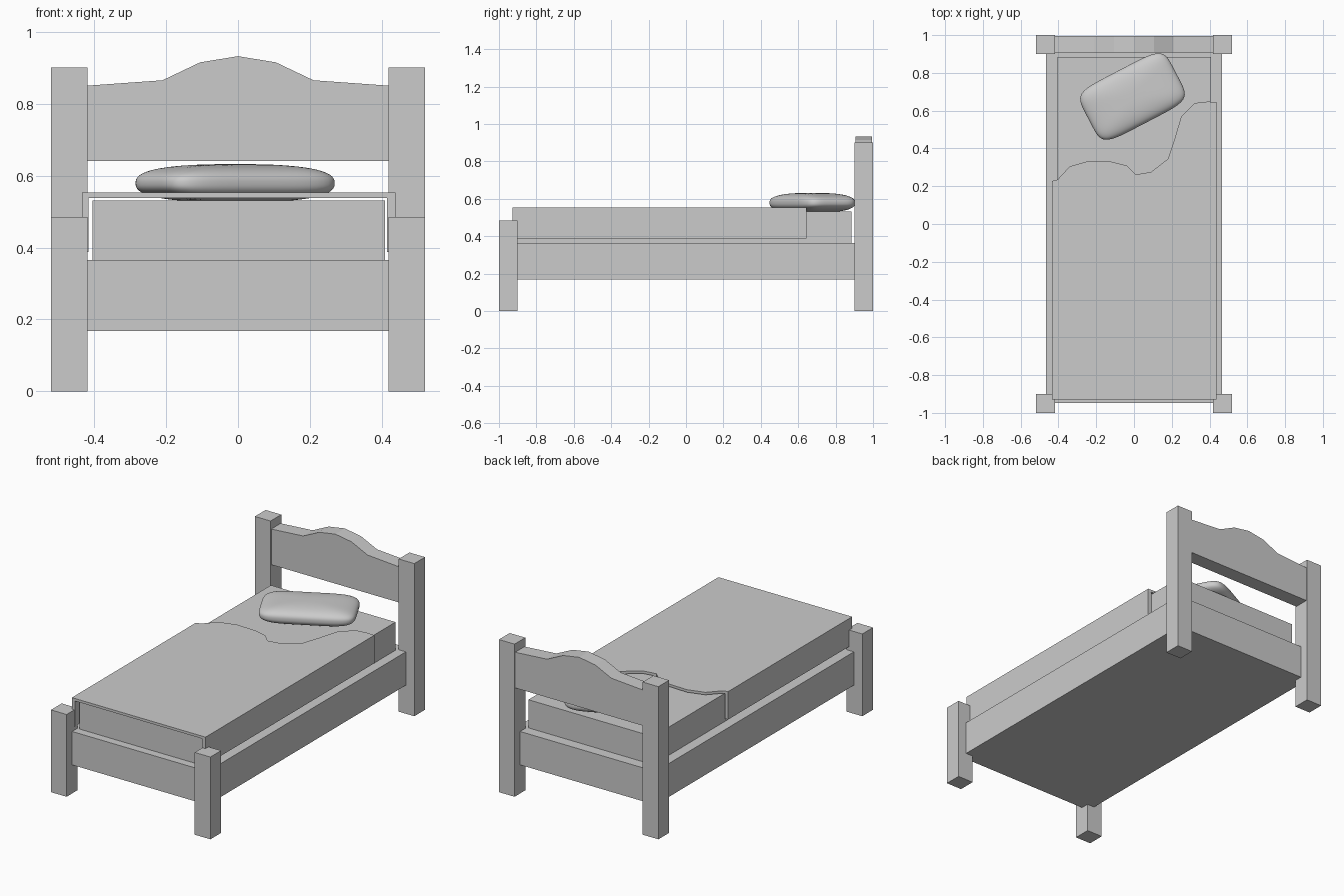
import bpy, bmesh
from mathutils import Matrix, Vector
from math import radians

if "Cube" in bpy.data.objects:
    bpy.data.objects.remove(bpy.data.objects["Cube"])


def finish(name, bm):
    bmesh.ops.recalc_face_normals(bm, faces=bm.faces)
    me = bpy.data.meshes.new(name)
    bm.to_mesh(me)
    bm.free()
    ob = bpy.data.objects.new(name, me)
    bpy.context.collection.objects.link(ob)
    return ob


def add_box(bm, lo, hi):
    lo, hi = Vector(lo), Vector(hi)
    m = Matrix.Translation((lo + hi) / 2) @ Matrix.Diagonal((*(hi - lo), 1))
    bmesh.ops.create_cube(bm, size=1, matrix=m)


def box(name, lo, hi):
    bm = bmesh.new()
    add_box(bm, lo, hi)
    return finish(name, bm)


def add_prism(bm, points, offset):
    face = bm.faces.new([bm.verts.new(p) for p in points])
    ext = bmesh.ops.extrude_face_region(bm, geom=[face], use_keep_orig=True)
    moved = [v for v in ext["geom"] if isinstance(v, bmesh.types.BMVert)]
    bmesh.ops.translate(bm, verts=moved, vec=offset)


# Corner posts
for side, s in (("left", -1), ("right", 1)):
    x0, x1 = sorted((s * 0.418, s * 0.52))
    box(f"head_post_{side}", (x0, 0.9, 0), (x1, 1.0, 0.9))
    box(f"foot_post_{side}", (x0, -1.0, 0), (x1, -0.9, 0.485))

# Headboard with a stepped arch along the top
half = [(0.42, 0.85), (0.21, 0.865), (0.105, 0.915)]
arch = half + [(0, 0.932)] + [(-x, z) for x, z in reversed(half)]
bm = bmesh.new()
add_prism(bm, [(x, 0.907, z) for x, z in [(-0.42, 0.64), (0.42, 0.64)] + arch], (0, 0.088, 0))
finish("headboard", bm)

# Frame and mattress
box("bed_frame", (-0.465, -0.948, 0.168), (0.465, 0.948, 0.365))
box("mattress", (-0.405, -0.9, 0.36), (0.408, 0.885, 0.531))

# Blanket: wavy top sheet with a hanging panel on each long side
edge = [(0.438, 0.645), (0.39, 0.648), (0.32, 0.64), (0.25, 0.57), (0.215, 0.45),
        (0.18, 0.345), (0.09, 0.275), (0.01, 0.262), (-0.04, 0.31), (-0.12, 0.33),
        (-0.24, 0.334), (-0.34, 0.305), (-0.405, 0.235), (-0.434, 0.228)]
outline = [(-0.434, -0.928), (0.438, -0.928)] + edge
bm = bmesh.new()
add_prism(bm, [(x, y, 0.553) for x, y in outline], (0, 0, -0.015))
add_box(bm, (-0.434, -0.928, 0.388), (-0.415, 0.228, 0.54))
add_box(bm, (0.414, -0.928, 0.388), (0.438, 0.645, 0.54))
finish("blanket", bm)

# Pillow: soft rounded cushion laid at an angle
bm = bmesh.new()
bmesh.ops.create_cube(bm, size=2)
bmesh.ops.subdivide_edges(bm, edges=bm.edges[:], cuts=19, use_grid_fill=True)
for v in bm.verts:
    x, y, z = (abs(c) for c in v.co)
    plan = (x ** 5.5 + y ** 5.5) ** (1 / 5.5)
    v.co *= (plan ** 2.6 + z ** 2.6) ** (-1 / 2.6)
    v.co = Vector((v.co.x * 0.262, v.co.y * 0.156, v.co.z * 0.053))
pillow = finish("pillow", bm)
pillow.location = (-0.008, 0.675, 0.579)
pillow.rotation_euler.z = radians(27.5)
pillow.data.shade_smooth()
